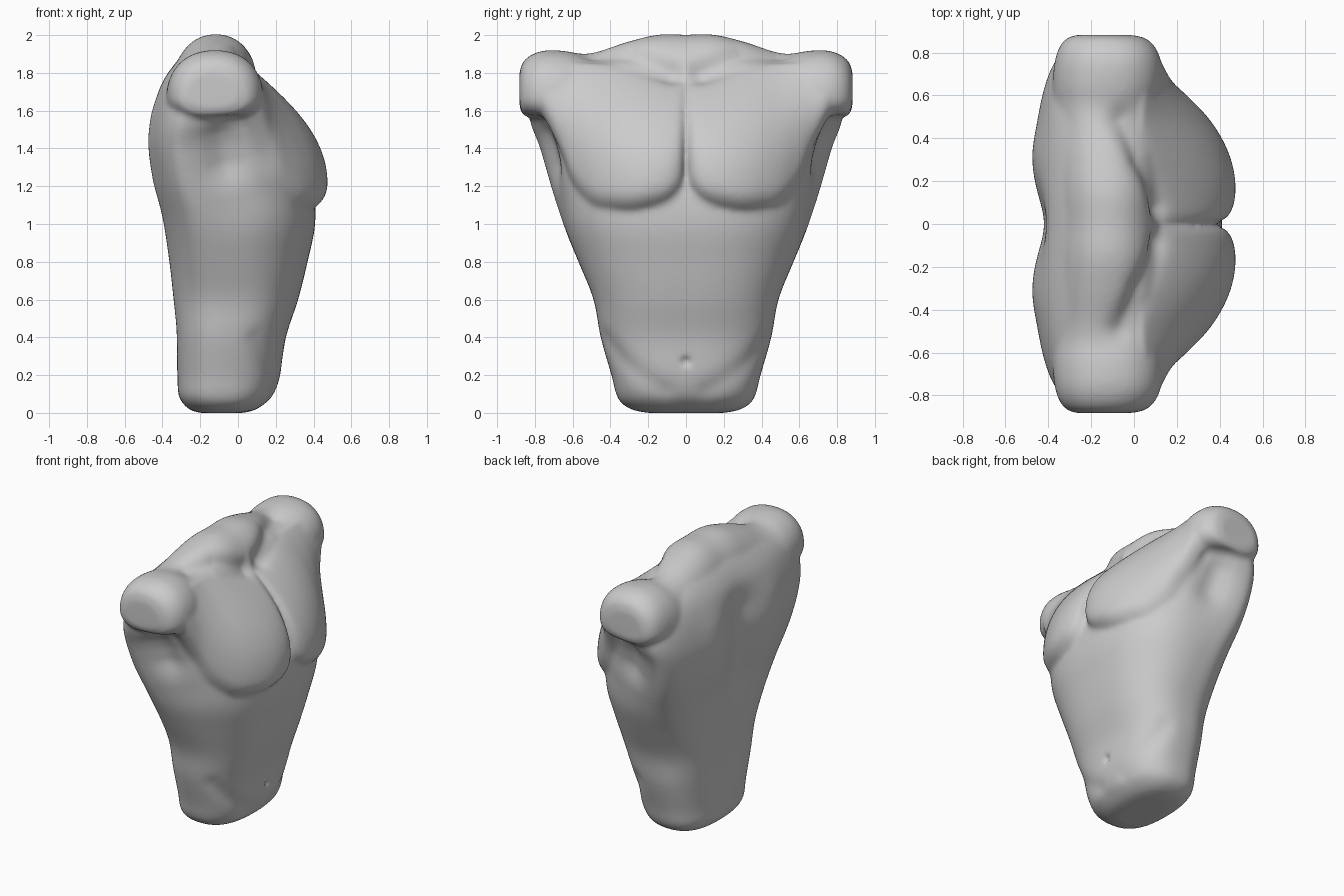
import bpy
import bmesh
from math import cos, sin, pi, exp
from mathutils import Vector

cube = bpy.data.objects.get("Cube")
if cube:
    bpy.data.objects.remove(cube, do_unlink=True)


def refine(rows, steps=5):
    """Catmull-Rom interpolation of a short table of section values."""
    out = []
    for i in range(len(rows) - 1):
        a, b, c, d = (rows[min(max(i + k, 0), len(rows) - 1)] for k in (-1, 0, 1, 2))
        for s in range(steps):
            t = s / steps
            out.append([q + t / 2 * (r - p + t * (2 * p - 5 * q + 4 * r - u
                        + t * (3 * (q - r) + u - p)))
                        for p, q, r, u in zip(a, b, c, d)])
    return out + [list(rows[-1])]


def loft(bm, rings):
    """Closed shell through a list of equal rings."""
    loops = [[bm.verts.new(p) for p in ring] for ring in rings]
    n = len(loops[0])
    for a, b in zip(loops, loops[1:]):
        for i in range(n):
            j = (i + 1) % n
            bm.faces.new((a[i], a[j], b[j], b[i]))
    bm.faces.new(loops[0])
    bm.faces.new(loops[-1])


def soft(v, e=0.8):
    return abs(v) ** e * (1 if v > 0 else -1)


ANGLES = [2 * pi * i / 64 for i in range(64)]


def trunk_ring(z, w, front, back, mid):
    ring = []
    for t in ANGLES:
        c = soft(cos(t))
        x = mid + c * (front - mid if c > 0 else mid - back)
        ring.append((x, w * soft(sin(t)), z))
    return ring


def yoke_ring(y, top, bottom, front, back):
    """Domed above, flatter below."""
    cx, cz = (front + back) / 2, bottom + 0.37 * (top - bottom)
    ring = []
    for t in ANGLES:
        s = soft(sin(t), 0.9)
        z = cz + s * (top - cz if s > 0 else cz - bottom)
        ring.append((cx + (front - back) / 2 * soft(cos(t), 0.9), y, z))
    return ring


def chest_ring(side, y, peak, bottom, collar, top):
    fullest = bottom + 0.13
    ring = [(-0.1, side * y, bottom + 0.1)]
    for k in range(7):                      # rounded lower edge
        v = 1 - k / 6
        ring.append((peak - 0.08 * v ** 2.5, side * y, fullest - 0.13 * v))
    for k in range(1, 15):                  # long slope up to the collar
        u = k / 14
        x = collar + (peak - collar) * (1 - u ** 2)
        ring.append((x, side * y, fullest + (top - fullest) * u))
    ring.append((-0.1, side * y, top - 0.05))
    return ring


bm = bmesh.new()

# Trunk: height, half width, front, back, widest depth
trunk = [
    (0, .20, .03, -.20, -.08), (.015, .28, .09, -.25, -.08),
    (.05, .34, .145, -.29, -.08), (.1, .37, .19, -.315, -.08),
    (.2, .395, .225, -.32, -.07), (.4, .452, .255, -.335, -.06),
    (.6, .49, .32, -.355, -.05), (.8, .57, .37, -.375, -.09),
    (1.0, .655, .41, -.405, -.15), (1.2, .72, .40, -.445, -.24),
    (1.4, .778, .34, -.472, -.28), (1.55, .83, .25, -.462, -.26),
    (1.7, .82, .12, -.425, -.22), (1.8, .73, .05, -.372, -.19),
    (1.9, .45, 0, -.285, -.13), (1.96, .24, -.03, -.2, -.11)]
loft(bm, [trunk_ring(*r) for r in refine(trunk)])

# Shoulders and neck base: side, top, bottom, front, back
half = [
    (0, 2.002, 1.4, .13, -.36), (.15, 2.002, 1.4, .13, -.365),
    (.3, 1.967, 1.4, .12, -.37), (.45, 1.92, 1.4, .11, -.375),
    (.55, 1.903, 1.45, .12, -.38), (.65, 1.917, 1.5, .135, -.38),
    (.75, 1.918, 1.53, .13, -.37), (.82, 1.895, 1.55, .105, -.35),
    (.865, 1.855, 1.57, .06, -.315), (.882, 1.80, 1.61, 0, -.27)]
yoke = [(-r[0],) + r[1:] for r in half[:0:-1]] + half
loft(bm, [yoke_ring(*r) for r in refine(yoke)])

# Chest muscles: side, peak depth, lower edge, collar depth, upper edge
chest = [
    (.004, .37, 1.20, .11, 1.76), (.03, .435, 1.15, .11, 1.77),
    (.1, .47, 1.105, .10, 1.785), (.2, .475, 1.08, .08, 1.81),
    (.3, .455, 1.065, .06, 1.835), (.4, .412, 1.07, .045, 1.85),
    (.5, .345, 1.09, .04, 1.855), (.6, .25, 1.19, .05, 1.855),
    (.67, .18, 1.36, .05, 1.855), (.76, .13, 1.54, .04, 1.85)]
for side in (1, -1):
    loft(bm, [chest_ring(side, *r) for r in refine(chest)])

bmesh.ops.recalc_face_normals(bm, faces=bm.faces)
mesh = bpy.data.meshes.new("torso")
bm.to_mesh(mesh)
bm.free()
torso = bpy.data.objects.new("torso", mesh)
bpy.context.collection.objects.link(torso)

# Fuse the muscle masses into one soft skin
remesh = torso.modifiers.new("fuse", 'REMESH')
remesh.mode = 'VOXEL'
remesh.voxel_size = 0.014
smooth = torso.modifiers.new("soften", 'SMOOTH')
smooth.factor = 0.5
smooth.iterations = 14
graph = bpy.context.evaluated_depsgraph_get()
skin = bpy.data.meshes.new_from_object(torso.evaluated_get(graph))
torso.modifiers.clear()
torso.data = skin
skin.name = "torso_skin"

# Sculpted strokes: path, radius, depth (negative swells)
strokes = [
    ([(-.35, 0, .5), (-.45, 0, 1.2), (-.44, 0, 1.5)], .17, .02),        # lower spine
    ([(-.43, 0, 1.1), (-.45, 0, 1.55)], .16, .035),                     # upper spine
    ([(-.45, .33, 1.25), (-.45, .33, 1.55)], .12, -.01),                # shoulder blade
    ([(.24, 0, .27)], .025, .02),                                       # navel
    ([(-.06, .48, 1.88), (.02, .3, 1.89), (.1, .08, 1.8)], .065, .035), # collar hollow
    ([(.1, .43, .38), (.15, .33, .27), (.2, .12, .12)], .06, .011),     # hip crease
    ([(.35, 0, 1.3), (.29, 0, 1.5)], .03, .012),                        # breastbone cleft
    ([(-.08, .73, 1.47), (-.06, .69, 1.34)], .12, .055),                # armpit
    ([(-.07, .7, 1.4), (-.02, .63, 1.15)], .17, .02)]                   # ribs below it


def reach(p, path):
    """Distance from a point to a path."""
    best = (p - path[0]).length
    for a, b in zip(path, path[1:]):
        d = b - a
        t = min(max((p - a).dot(d) / d.length_squared, 0), 1)
        best = min(best, (p - a - d * t).length)
    return best


strokes = [([Vector(q) for q in path], r, d) for path, r, d in strokes]
normals = [v.normal.copy() for v in skin.vertices]
for v, normal in zip(skin.vertices, normals):
    p = Vector((v.co.x, abs(v.co.y), v.co.z))
    push = sum(d * exp(-(reach(p, path) / r) ** 2) for path, r, d in strokes)
    v.co -= normal * push

# Settle on the ground and centre
lo = [min(v.co[k] for v in skin.vertices) for k in range(3)]
hi = [max(v.co[k] for v in skin.vertices) for k in range(3)]
base = Vector(((lo[0] + hi[0]) / 2, (lo[1] + hi[1]) / 2, lo[2]))
for v in skin.vertices:
    v.co -= base

grey = bpy.data.materials.new("plain_grey")
grey.use_nodes = True
colour = (0.6, 0.6, 0.6, 1)
grey.diffuse_color = colour
grey.node_tree.nodes["Principled BSDF"].inputs["Base Color"].default_value = colour
skin.materials.clear()
skin.materials.append(grey)
for poly in skin.polygons:
    poly.material_index = 0
    poly.use_smooth = True
skin.update()
